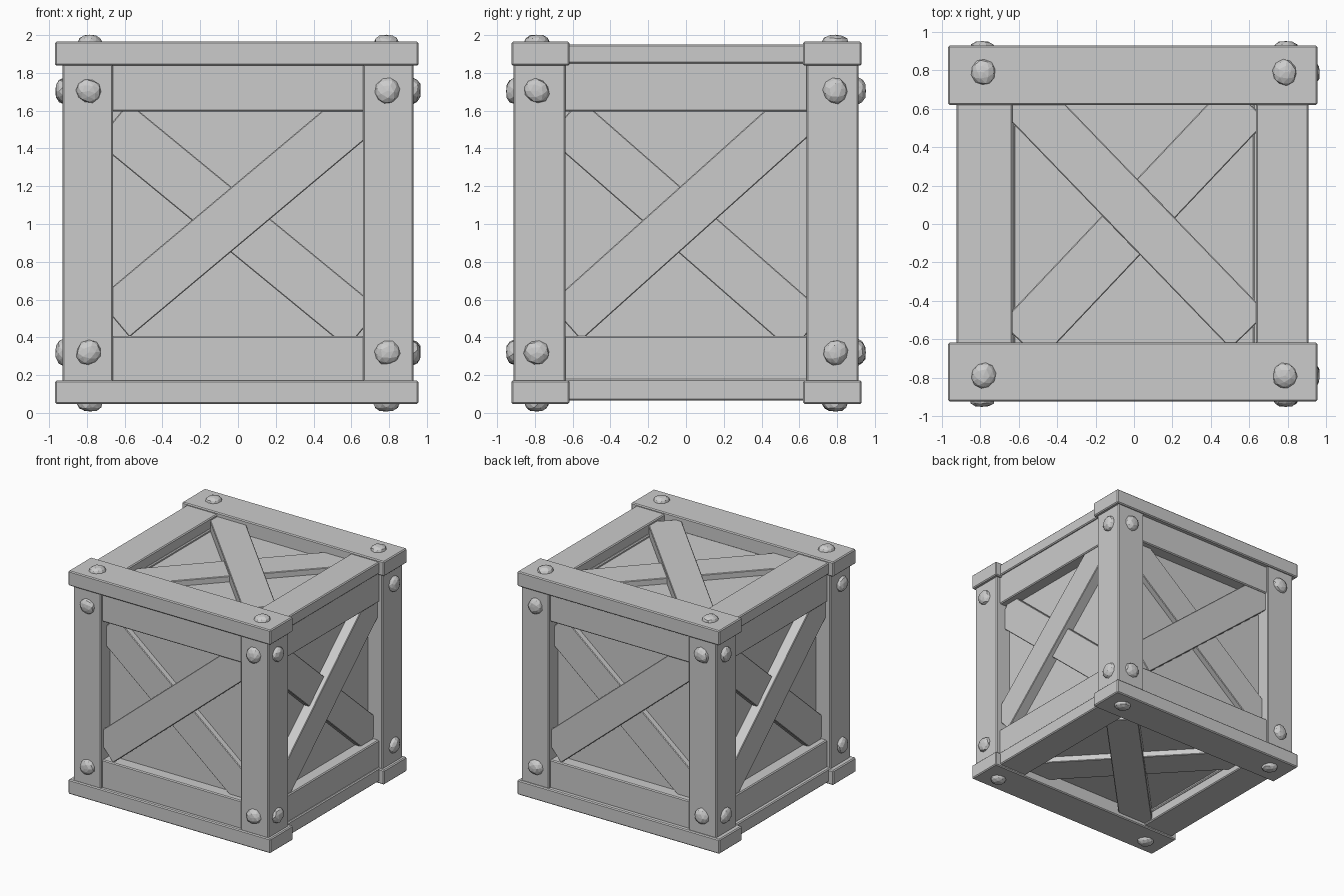
import bpy, bmesh, math, random
from mathutils import Matrix, Vector

random.seed(4)
if "Cube" in bpy.data.objects:
    bpy.data.objects.remove(bpy.data.objects["Cube"], do_unlink=True)

grey = bpy.data.materials.new("plain_grey")
grey.use_nodes = True
colour = (0.6, 0.6, 0.6, 1)
grey.diffuse_color = colour
grey.node_tree.nodes["Principled BSDF"].inputs["Base Color"].default_value = colour

MID = 1.005  # height of the crate's centre


def add_object(name, bm, matrix):
    mesh = bpy.data.meshes.new(name)
    bm.to_mesh(mesh)
    bm.free()
    mesh.materials.append(grey)
    obj = bpy.data.objects.new(name, mesh)
    obj.matrix_world = matrix
    bpy.context.collection.objects.link(obj)
    return obj


def box(name, lo, hi, matrix=Matrix(), bevel=0.008):
    lo, hi = Vector(lo), Vector(hi)
    bm = bmesh.new()
    bmesh.ops.create_cube(bm, size=1)
    bmesh.ops.scale(bm, vec=hi - lo, verts=bm.verts)
    bmesh.ops.translate(bm, vec=(lo + hi) / 2, verts=bm.verts)
    obj = add_object(name, bm, matrix)
    if bevel:
        mod = obj.modifiers.new("worn_edge", 'BEVEL')
        mod.width = bevel
        mod.segments = 1
    return obj


def face_frame(u, v):
    """Matrix whose x, y run across a crate face and whose z points outward."""
    u, v = Vector(u), Vector(v)
    m = Matrix((u, v, u.cross(v))).transposed().to_4x4()
    m.translation = (0, 0, MID)
    return m


def brace(name, frame, angle, offset, width, lo, hi):
    m = frame @ Matrix.Translation((0, offset, 0)) @ Matrix.Rotation(math.radians(angle), 4, 'Z')
    box(name, (-0.86, -width / 2, lo), (0.86, width / 2, hi), m, 0.005)


def bolt(name, frame, u, v, n):
    """Rough hammered bolt head, half sunk in the wood."""
    bm = bmesh.new()
    bmesh.ops.create_icosphere(bm, subdivisions=2, radius=1)
    for vert in bm.verts:
        vert.co *= random.uniform(0.94, 1.05)
        vert.co.z = max(-0.9, min(vert.co.z, 0.93))
    bmesh.ops.scale(bm, vec=(0.069, 0.064, 0.042), verts=bm.verts)
    spin = Matrix.Rotation(random.uniform(0, math.tau), 4, 'Z')
    add_object(name, bm, frame @ Matrix.Translation((u, v, n)) @ spin)


# Inner panels
box("panel_core", (-0.79, -0.79, MID - 0.84), (0.79, 0.79, MID + 0.84), bevel=0)

# Corner posts
for sx, xn in ((-1, "right"), (1, "left")):
    for sy, yn in ((-1, "front"), (1, "back")):
        xs, ys = sorted((sx * 0.663, sx * 0.928)), sorted((sy * 0.638, sy * 0.913))
        box(f"{yn}_{xn}_post", (xs[0], ys[0], 0.1), (xs[1], ys[1], 1.9))

# Long boards on top and bottom, and the shorter boards between them
for name, z0, z1, s0, s1 in (("bottom", 0.047, 0.172, 0.065, 0.18),
                             ("top", 1.838, 1.965, 1.85, 1.95)):
    box(f"{name}_front_board", (-0.968, -0.925, z0), (0.955, -0.617, z1))
    box(f"{name}_back_board", (-0.968, 0.62, z0), (0.955, 0.93, z1))
    box(f"{name}_right_board", (-0.925, -0.7, s0), (-0.632, 0.7, s1))
    box(f"{name}_left_board", (0.636, -0.7, s0), (0.908, 0.7, s1))

# Rails, crossed braces and bolts on the four upright faces
SIDES = {
    "front": ((1, 0, 0), 40, -39.4, 0.262),
    "left": ((0, 1, 0), 41.9, -41.2, 0.256),
    "back": ((-1, 0, 0), 40, -39.4, 0.262),
    "right": ((0, -1, 0), 41.9, -41.2, 0.256),
}
for name, (u, over, under, width) in SIDES.items():
    frame = face_frame(u, (0, 0, 1))
    box(f"{name}_upper_rail", (-0.7, 0.59, 0.62), (0.7, 0.86, 0.892), frame)
    box(f"{name}_lower_rail", (-0.7, -0.86, 0.62), (0.7, -0.597, 0.892), frame)
    brace(f"{name}_over_brace", frame, over, 0.049, width, 0.75, 0.88)
    brace(f"{name}_under_brace", frame, under, -0.012, 0.27, 0.75, 0.84)
    depth = 0.913 if name in ("front", "back") else 0.928
    for su in (-1, 1):
        for v in (-0.685, 0.7):
            bolt(f"{name}_bolt", frame, su * 0.79, v, depth)

# Crossed braces and bolts above and below
for name, v in (("top", (0, 1, 0)), ("bottom", (0, -1, 0))):
    frame = face_frame((1, 0, 0), v)
    brace(f"{name}_over_brace", frame, -46, 0.062, 0.265, 0.8, 0.925)
    brace(f"{name}_under_brace", frame, 46.6, 0.012, 0.285, 0.8, 0.89)
    for su in (-1, 1):
        for sv in (-1, 1):
            bolt(f"{name}_bolt", frame, su * 0.785, sv * 0.79, 0.958)
